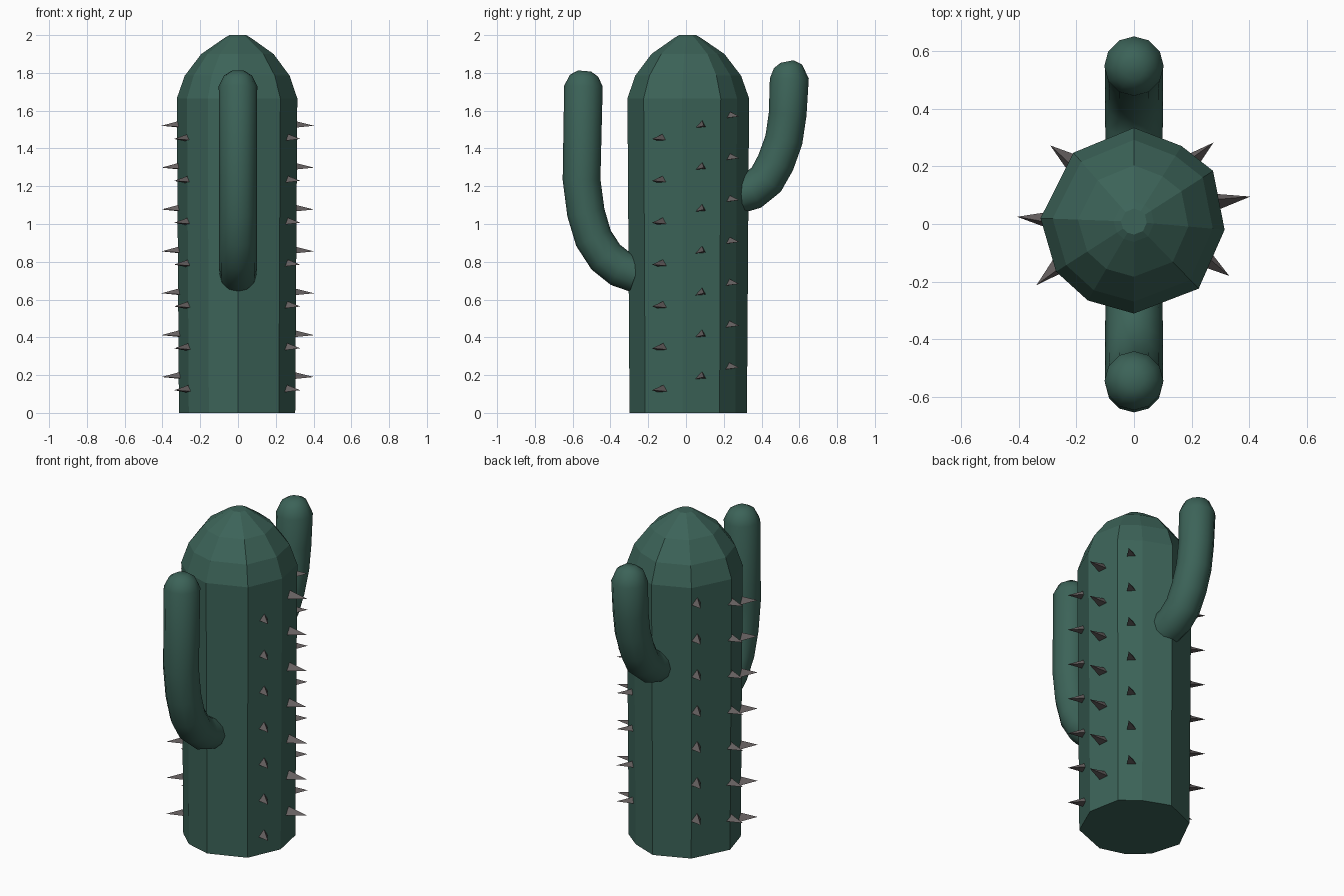
import bpy, math
from mathutils import Vector

if "Cube" in bpy.data.objects:
    bpy.data.objects.remove(bpy.data.objects["Cube"])


def material(name, rgb):
    m = bpy.data.materials.new(name)
    m.diffuse_color = (*rgb, 1)
    m.use_nodes = True
    m.node_tree.nodes["Principled BSDF"].inputs["Base Color"].default_value = m.diffuse_color
    return m


green = material("cactus_green", (0.045, 0.125, 0.098))
grey = material("spine_grey", (0.13, 0.115, 0.115))


def make(name, verts, faces, mat, smooth=None):
    me = bpy.data.meshes.new(name)
    me.from_pydata([tuple(v) for v in verts], [], faces)
    me.materials.append(mat)
    ob = bpy.data.objects.new(name, me)
    bpy.context.collection.objects.link(ob)
    if smooth:
        bpy.ops.object.select_all(action='DESELECT')
        ob.select_set(True)
        bpy.context.view_layer.objects.active = ob
        bpy.ops.object.shade_smooth_by_angle(angle=math.radians(smooth))
    return ob


def loft(name, rings, mat, smooth=None):
    """Skin equal-sized rings and close both ends."""
    n = len(rings[0])
    verts = [v for r in rings for v in r]
    faces = [tuple(range(n))[::-1], tuple(range(len(verts) - n, len(verts)))]
    for k in range(len(rings) - 1):
        for i in range(n):
            j = (i + 1) % n
            faces.append((k*n + i, k*n + j, (k+1)*n + j, (k+1)*n + i))
    return make(name, verts, faces, mat, smooth)


# Trunk: uneven ten-sided column with a faceted dome
outline = [(0, -.31), (.224, -.224), (.314, -.02), (.274, .184), (.165, .27),
           (0, .334), (-.21, .247), (-.324, .02), (-.27, -.165), (-.16, -.265)]
profile = [(0, .965), (1.665, 1), (1.785, .87), (1.9, .6), (1.985, .22), (2.0, .14)]
loft("trunk", [[(x*s, y*s + .008*(1 - s), z) for x, y in outline]
               for z, s in profile], green)


# Arms: round tubes bending up from the trunk, in the x = 0 plane
def arm(name, path):
    n, rings = 12, []
    pts = [Vector((0, y, z)) for y, z, r in path]
    for k, p in enumerate(pts):
        d = (pts[min(k+1, len(pts)-1)] - pts[max(k-1, 0)]).normalized()
        side = Vector((1, 0, 0))
        up = d.cross(side)
        r = path[k][2]
        rings.append([p + r*(math.cos(2*math.pi*i/n)*side + math.sin(2*math.pi*i/n)*up)
                      for i in range(n)])
    loft(name, rings, green, 40)


arm("front_arm", [(-.265, .735, .098), (-.35, .765, .1), (-.425, .825, .1),
                  (-.49, .925, .1), (-.53, 1.06, .1), (-.553, 1.235, .1),
                  (-.543, 1.73, .102), (-.54, 1.785, .075), (-.538, 1.81, .035)])
arm("back_arm", [(.265, 1.15, .098), (.35, 1.175, .1), (.425, 1.235, .1),
                 (.475, 1.325, .1), (.518, 1.445, .1), (.538, 1.58, .1),
                 (.547, 1.77, .103), (.54, 1.835, .075), (.535, 1.86, .035)])

# Spines: six columns of seven three-sided spikes, given by base and tip
columns = {"right_front": ((.258, -.128), (.33, -.18), .125),
           "right": ((.295, .078), (.403, .095), .195),
           "right_back": ((.205, .222), (.275, .282), .245),
           "left_front": ((-.268, -.15), (-.338, -.212), .125),
           "left": ((-.305, .015), (-.405, .025), .195),
           "left_back": ((-.225, .222), (-.29, .272), .245)}
for label, (base, tip, z0) in columns.items():
    b, t = Vector((*base, 0)), Vector((*tip, 0))
    side = Vector((0, 0, 1)).cross((t - b).normalized()) * .03
    b -= (t - b) * .15
    verts, faces = [], []
    for k in range(7):
        h, o = Vector((0, 0, z0 + .2217*k)), 4*k
        verts += [b - side + h + Vector((0, 0, -.017)), b + side + h + Vector((0, 0, -.012)),
                  b + side*.3 + h + Vector((0, 0, .026)), t + h - Vector((0, 0, .005))]
        faces += [(o, o+2, o+1), (o, o+1, o+3), (o+1, o+2, o+3), (o+2, o, o+3)]
    make("spines_" + label, verts, faces, grey)
